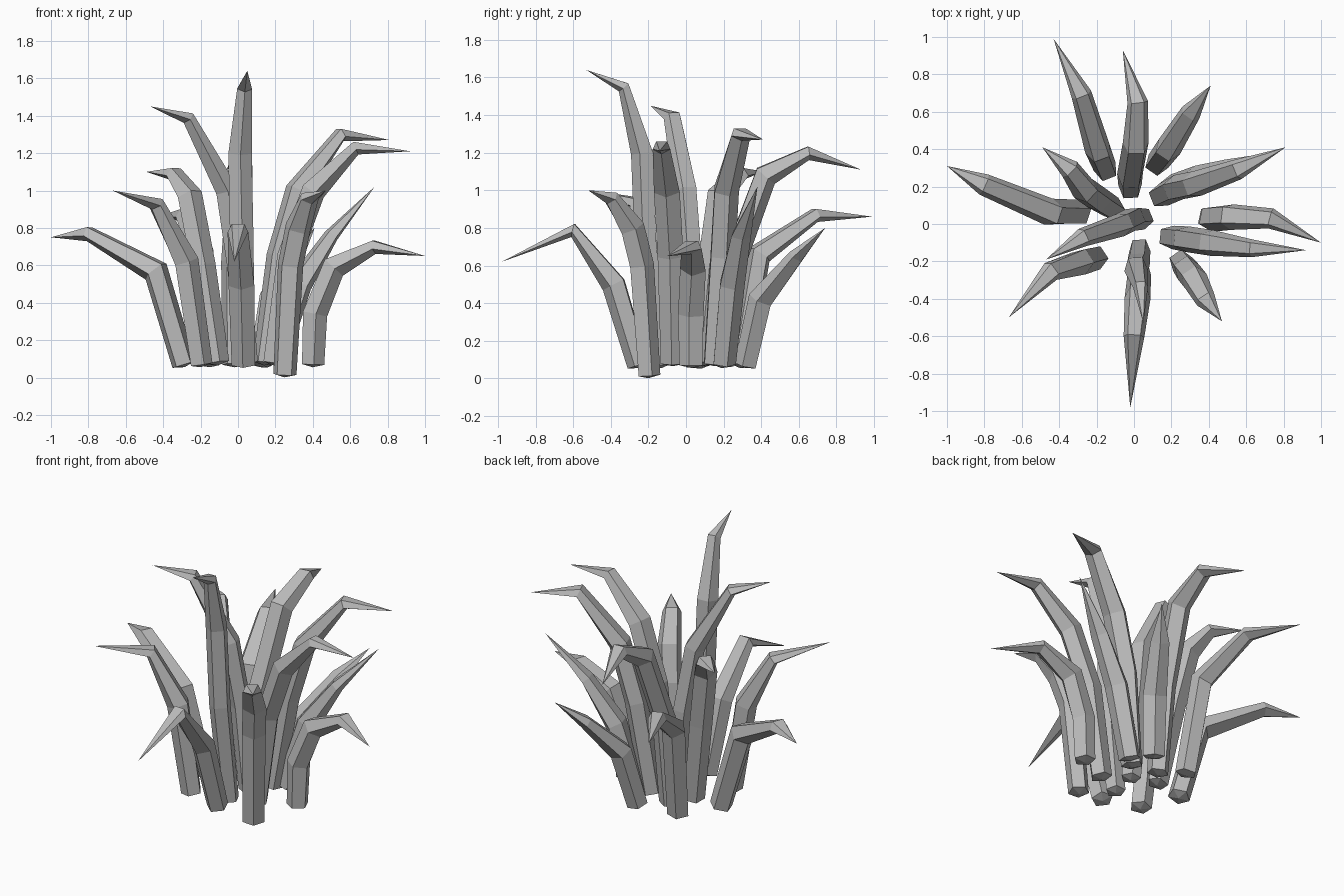
import bpy, bmesh, math
from mathutils import Vector

cube = bpy.data.objects.get("Cube")
if cube:
    bpy.data.objects.remove(cube)

gray = bpy.data.materials.new("leaf gray")
gray.use_nodes = True
COLOR = (0.5, 0.5, 0.5, 1)
gray.diffuse_color = COLOR
gray.node_tree.nodes["Principled BSDF"].inputs["Base Color"].default_value = COLOR

SIDES = 5
ROOT_DROP = 0.015


def blade(name, *points, radius=0.066, bend_width=0.88):
    """Five-sided blade swept along a bent path, with a blunt root point and a sharp tip."""
    path = [Vector(p) for p in points]
    lean = Vector((path[-1].x - path[0].x, path[-1].y - path[0].y, 0)).normalized()
    across = Vector((-lean.y, lean.x, 0))
    bm = bmesh.new()
    rings = []
    for i, p in enumerate(path[:-1]):
        after = (path[i + 1] - p).normalized()
        before = (p - path[i - 1]).normalized() if i else after
        along = (before + after).normalized()
        side = (across - along * across.dot(along)).normalized()
        out = side.cross(along)
        # Swell in the middle, thin out at the last bend
        if i == len(path) - 2:
            width, depth = radius * bend_width, radius * 0.6
        elif i:
            width, depth = radius * 1.1, radius * 1.05
        else:
            width, depth = radius, radius * 0.95
        ring = []
        for k in range(SIDES):
            a = math.tau * k / SIDES
            ring.append(bm.verts.new(p + out * math.cos(a) * depth + side * math.sin(a) * width))
        rings.append(ring)
    tip = bm.verts.new(path[-1])
    root = bm.verts.new(path[0] - (path[1] - path[0]).normalized() * ROOT_DROP)
    for k in range(SIDES):
        n = (k + 1) % SIDES
        for low, high in zip(rings, rings[1:]):
            bm.faces.new((low[k], low[n], high[n], high[k]))
        bm.faces.new((rings[-1][k], rings[-1][n], tip))
        bm.faces.new((rings[0][n], rings[0][k], root))
    bmesh.ops.recalc_face_normals(bm, faces=bm.faces)
    mesh = bpy.data.meshes.new(name)
    bm.to_mesh(mesh)
    bm.free()
    mesh.materials.append(gray)
    bpy.context.collection.objects.link(bpy.data.objects.new(name, mesh))


# Back blades
blade("back_blade_right", (-.15, .29, .07), (-.19, .39, .66), (-.28, .69, .87), (-.43, .99, .86))
blade("back_blade_middle", (-.02, .19, .07), (-.02, .25, .62), (.01, .42, 1.08),
      (.02, .65, 1.2), (-.06, .93, 1.11))
blade("back_blade_left", (.12, .32, .07), (.18, .4, .42), (.3, .59, .65), (.41, .74, .8))

# Left blades
blade("left_blade_tall", (.14, .15, .08), (.22, .19, .65), (.32, .21, 1.0),
      (.55, .29, 1.3), (.81, .41, 1.27))
blade("left_blade_straight", (.2, .2, .08), (.33, .24, .5), (.5, .29, .76), (.73, .38, 1.02))
blade("left_blade_low", (.4, .03, .07), (.41, .03, .34), (.51, .04, .59),
      (.73, .03, .7), (1.0, -.1, .65))
blade("left_blade_arched", (.19, -.07, .08), (.27, -.08, .65), (.4, -.1, 1.0),
      (.63, -.13, 1.23), (.92, -.14, 1.21), bend_width=0.75)

# Right blades
blade("right_blade_low", (-.29, .06, .07), (-.44, .06, .57), (-.8, .21, .77), (-1.0, .31, .75),
      radius=0.07)
blade("right_blade_back", (-.11, .08, .08), (-.19, .13, .6), (-.26, .18, .97),
      (-.34, .29, 1.09), (-.49, .41, 1.1))
blade("right_blade_front", (-.2, -.18, .07), (-.28, -.2, .62), (-.44, -.25, .93), (-.67, -.5, 1.0))

# Centre blades
blade("centre_blade", (.05, .03, .08), (0, .03, .6), (-.06, 0, 1.0),
      (-.27, -.07, 1.39), (-.47, -.19, 1.45), radius=0.06)
blade("centre_blade_tallest", (.03, -.13, .07), (.02, -.21, .7), (.01, -.23, 1.2),
      (.035, -.33, 1.55), (.05, -.53, 1.64), radius=0.06, bend_width=0.7)

# Front blades
blade("front_blade_low", (.03, -.25, .07), (.02, -.38, .5), (0, -.6, .79), (-.02, -.98, .62))
blade("front_blade_left", (.25, -.2, .016), (.28, -.24, .6), (.32, -.29, .8),
      (.38, -.4, .96), (.47, -.52, 1.0))
